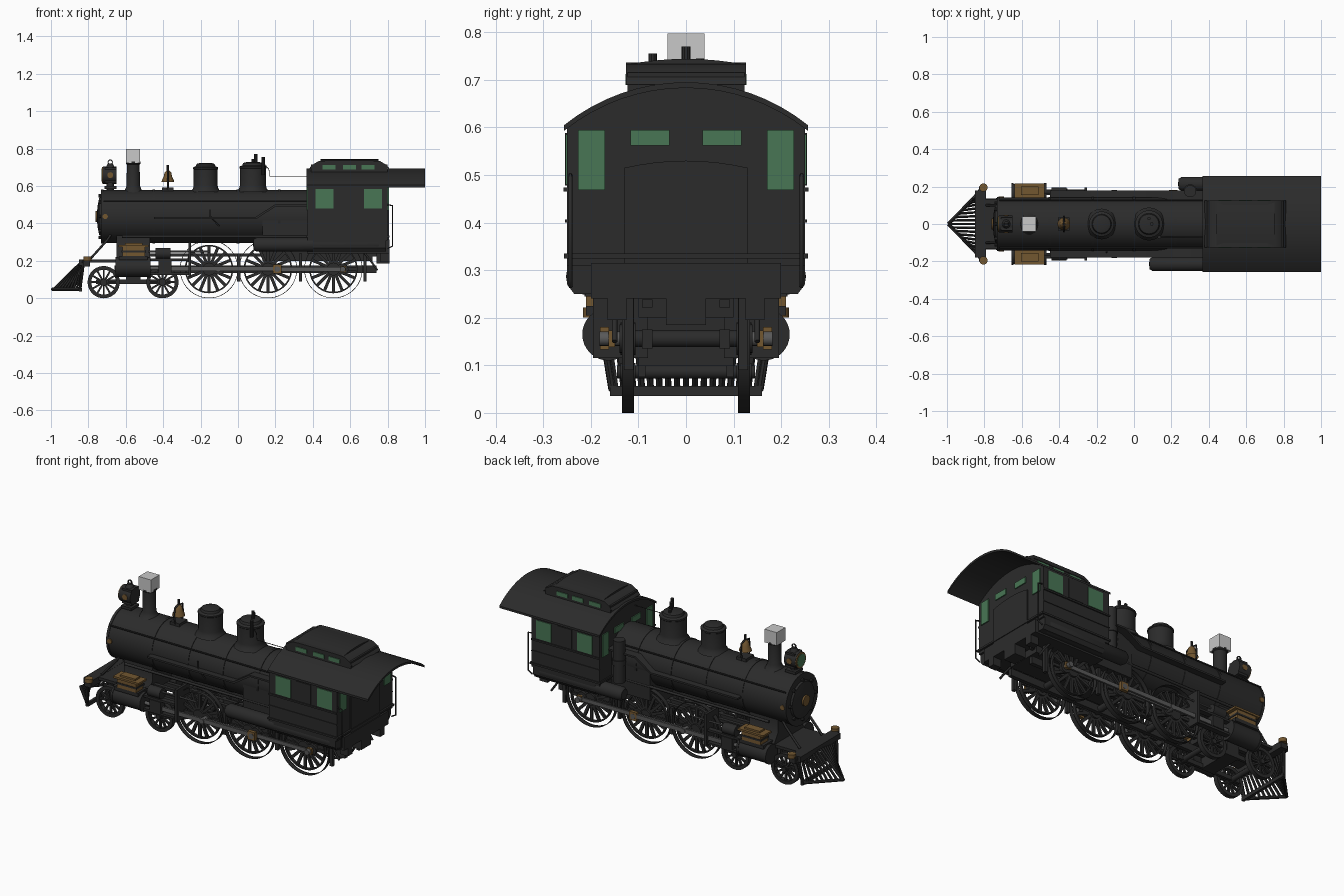
import bpy, bmesh, math
from mathutils import Matrix, Vector

if "Cube" in bpy.data.objects:
    bpy.data.objects.remove(bpy.data.objects["Cube"])

def material(name, r, g, b):
    m = bpy.data.materials.new(name)
    m.diffuse_color = (r, g, b, 1)
    m.use_nodes = True
    m.node_tree.nodes["Principled BSDF"].inputs["Base Color"].default_value = m.diffuse_color
    return m

BLACK = material("black_iron", .024, .024, .024)
BRASS = material("brass", .17, .095, .03)
GREEN = material("green_glass", .065, .18, .09)
STEEL = material("rod_steel", .10, .10, .10)
PALE = material("pale_grey", .58, .58, .58)
AX = {'X': Matrix.Rotation(math.pi / 2, 4, 'Y'), 'Y': Matrix.Rotation(-math.pi / 2, 4, 'X'), 'Z': Matrix()}

def finish(name, bm, mat):
    bmesh.ops.remove_doubles(bm, verts=bm.verts, dist=1e-5)
    bmesh.ops.recalc_face_normals(bm, faces=bm.faces)
    me = bpy.data.meshes.new(name)
    bm.to_mesh(me)
    bm.free()
    me.materials.append(mat)
    for p in me.polygons:
        p.use_smooth = True
    me.set_sharp_from_angle(angle=math.radians(35))
    o = bpy.data.objects.new(name, me)
    bpy.context.collection.objects.link(o)
    return o

def add_box(bm, size, M):
    bmesh.ops.create_cube(bm, size=1, matrix=M @ Matrix.Diagonal((*size, 1)))

def box(name, x0, x1, y0, y1, z0, z1, mat=BLACK):
    bm = bmesh.new()
    add_box(bm, (x1 - x0, abs(y1 - y0), z1 - z0), Matrix.Translation(((x0 + x1) / 2, (y0 + y1) / 2, (z0 + z1) / 2)))
    return finish(name, bm, mat)

def cyl(name, a, b, r, mat=BLACK, n=24, r2=None):
    a, b = Vector(a), Vector(b)
    d = b - a
    M = Matrix.Translation((a + b) / 2) @ d.to_track_quat('Z', 'Y').to_matrix().to_4x4()
    bm = bmesh.new()
    bmesh.ops.create_cone(bm, cap_ends=True, segments=n, radius1=r, radius2=r if r2 is None else r2, depth=d.length, matrix=M)
    return finish(name, bm, mat)

def add_lathe(bm, prof, M, n=32):
    rows = [[bm.verts.new(M @ Vector((r * math.cos(2 * math.pi * i / n), r * math.sin(2 * math.pi * i / n), h)))
             for i in range(n)] for r, h in prof]
    for p, q in zip(rows, rows[1:]):
        for i in range(n):
            bm.faces.new((p[i], p[(i + 1) % n], q[(i + 1) % n], q[i]))

def lathe(name, prof, at, mat=BLACK, axis='Z', n=32):
    bm = bmesh.new()
    add_lathe(bm, prof, Matrix.Translation(at) @ AX[axis], n)
    return finish(name, bm, mat)

def prism(name, pts, a, b, axis='X', mat=BLACK):
    # extrude an outline: (y, z) along X or (x, z) along Y
    bm = bmesh.new()
    f = (lambda u, w, t: (t, u, w)) if axis == 'X' else (lambda u, w, t: (u, t, w))
    A, B = [[bm.verts.new(f(u, w, t)) for u, w in pts] for t in (a, b)]
    bm.faces.new(A)
    bm.faces.new(B)
    n = len(pts)
    for i in range(n):
        bm.faces.new((A[i], A[(i + 1) % n], B[(i + 1) % n], B[i]))
    return finish(name, bm, mat)

def pipe(name, pts, r, mat=BLACK):
    c = bpy.data.curves.new(name, 'CURVE')
    c.dimensions = '3D'
    c.bevel_depth, c.bevel_resolution, c.use_fill_caps = r, 1, True
    s = c.splines.new('POLY')
    s.points.add(len(pts) - 1)
    for p, q in zip(s.points, pts):
        p.co = (*q, 1)
    c.materials.append(mat)
    bpy.context.collection.objects.link(bpy.data.objects.new(name, c))

def arc(w, z0, z1, n=16):
    h = z1 - z0
    R = (w * w + h * h) / (2 * h)
    t = math.asin(w / R)
    return [(R * math.sin(-t + 2 * t * i / n), z1 - R + R * math.cos(-t + 2 * t * i / n)) for i in range(n + 1)]

# boiler, smokebox and bands
BZ, BR = .437, .142
cyl("boiler", (-.73, 0, BZ), (.4, 0, BZ), BR, n=48)
for x in (-.725, -.45, -.22, .0, .22):
    cyl("boiler_band", (x - .007, 0, BZ), (x + .007, 0, BZ), BR + .003, n=48)
lathe("smokebox_door", [(0, -.022), (.05, -.02), (.1, -.01), (.105, 0)], (-.732, 0, BZ), axis='X')
cyl("front_plate", (-.762, 0, BZ), (-.75, 0, BZ), .03, BRASS)
for i in range(8):
    a = i * math.pi / 4
    y, z = .112 * math.cos(a), BZ + .112 * math.sin(a)
    cyl("door_clamp", (-.745, y, z), (-.73, y, z), .009, n=8)
box("firebox", .13, .72, -.1, .1, .2, .34)
box("firebox_side", .13, .4, -.14, .14, .25, .44)
prism("cylinder_saddle", [(-.14, .2), (.14, .2), (.1, .26), (.1, .34), (-.1, .34), (-.1, .26)], -.65, -.47)

# chimney, domes and bell
lathe("chimney", [(.06, 0), (.045, .015), (.036, .035), (.034, .15), (.04, .155), (.04, .165), (.025, .165), (.025, .1)], (-.56, 0, .565))
box("smoke_block", -.6, -.523, -.039, .039, .722, .797, PALE)
for x, r, h in ((-.173, .064, .155), (.08, .07, .16)):
    lathe("dome", [(r + .018, 0), (r + .004, .018), (r, .035), (r, h * .78), (r + .003, h * .8), (r + .003, h * .85),
                   (r * .82, h * .89), (r * .75, h * .97), (r * .5, h), (0, h)], (x, 0, .568))
for x, y, z in ((.095, 0, .77), (.135, -.07, .755), (.08, .03, .745)):
    cyl("whistle", (x, y, .66), (x, y, z), .009, n=10)
pipe("whistle_rod", [(.13, -.07, .73), (.165, -.07, .69), (.17, -.07, .652), (.38, -.07, .652)], .002)
lathe("bell", [(.034, 0), (.032, .008), (.022, .03), (.018, .05), (.008, .06), (0, .06)], (-.375, 0, .622), BRASS)
cyl("bell_knob", (-.375, 0, .68), (-.375, 0, .712), .006, n=8)
for s in (-1, 1):
    pipe("bell_cradle", [(-.375, s * .03, .57), (-.375, s * .04, .63), (-.375, s * .035, .675), (-.375, 0, .68)], .005)
box("bell_base", -.405, -.345, -.035, .035, .572, .592)

# headlamp
box("lamp_bracket", -.715, -.65, -.035, .035, .585, .6)
cyl("lamp_post", (-.683, 0, .56), (-.683, 0, .63), .02, n=12)
box("lamp_body", -.71, -.65, -.034, .034, .615, .7)
cyl("lamp_drum", (-.722, 0, .658), (-.65, 0, .658), .046)
cyl("lamp_rim", (-.727, 0, .658), (-.722, 0, .658), .044, BRASS)
cyl("lamp_glass", (-.729, 0, .658), (-.727, 0, .658), .035, GREEN)
cyl("lamp_cap", (-.683, 0, .695), (-.683, 0, .72), .026, r2=.014, n=16)
for s in (-1, 1):
    cyl("lamp_side_lens", (-.683, s * .03, .658), (-.683, s * .047, .658), .016, BRASS, 16)
lathe("lamp_ring", [(.009, -.003), (.014, -.003), (.014, .003), (.009, .003), (.009, -.003)], (-.683, 0, .728), axis='Y', n=16)

# cab with arched roof
prism("cab", [(-.25, .31), *arc(.25, .6, .685), (.25, .31)], .372, .80)
prism("cab_roof", arc(.256, .605, .695) + arc(.256, .593, .683)[::-1], .367, 1.0)
prism("clerestory", [(.39, .64), (.39, .715), (.80, .715), (.80, .64)], -.123, .123, 'Y')
prism("clerestory_roof", [(.378, .69), (.395, .712), (.43, .733), (.48, .736), (.71, .736), (.76, .733), (.795, .712), (.812, .69),
                          (.79, .7), (.755, .716), (.435, .716), (.4, .7)], -.126, .126, 'Y')
prism("clerestory_crown", arc(.125, .732, .744, 8), .44, .75)
box("cab_floor", .37, .81, -.2, .2, .24, .315)
box("cab_sill", .365, .81, -.256, .256, .325, .335)
prism("rear_panel", [(-.13, .24), *arc(.13, .515, .53, 8), (.13, .24)], .80, .806)
box("drawbar_block", .74, .81, -.042, .042, .185, .24)
for s in (-1, 1):
    for x in (.415, .675):
        box("side_window", x, x + .095, s * .249, s * .2535, .48, .585, GREEN)
    box("closed_shutter", .545, .635, s * .249, s * .254, .478, .588)
    box("window_rail", .37, .80, s * .249, s * .257, .465, .474)
    box("waist_rail", .37, .80, s * .249, s * .254, .40, .406)
    for x in (.452, .562, .66):
        box("clerestory_window", x, x + .07, s * .12, s * .1275, .689, .712, GREEN)
    for xa, xb in ((.366, .373), (.799, .806)):
        box("tall_end_window", xa, xb, s * .17, s * .227, .468, .595, GREEN)
        box("small_end_window", xa, xb, s * .035, s * .117, .562, .595, GREEN)
    pipe("cab_handrail", [(.80, s * .243, .5), (.827, s * .243, .495), (.827, s * .243, .28), (.80, s * .243, .265)], .004)
    box("rear_step", .76, .81, s * .125, s * .165, .195, .26)
    pipe("rear_pipe", [(.67, s * .15, .25), (.71, s * .15, .2), (.745, s * .15, .15)], .006)
    # air tank beneath the cab
    x0 = .08 if s < 0 else .235
    lathe("air_tank", [(0, x0), (.028, x0 + .004), (.038, x0 + .02), (.038, .75), (.028, .77), (0, .775)], (0, s * .214, .287), axis='X')
    prism("side_apron", [(s * .14, .31), (s * .25, .31), (s * .25, .27), (s * .235, .25), (s * .14, .25)], .4, .79)

    # running board and boiler pipework
    prism("running_board", [(-.45, .425), (.1, .425), (.2, .49), (.375, .49), (.375, .5), (.195, .5), (.095, .435), (-.45, .435)],
          s * .13, s * .178, 'Y')
    pipe("boiler_handrail", [(-.72, s * .128, .52), (.37, s * .128, .52)], .004)
    pipe("lower_pipe", [(-.62, s * .135, .33), (.37, s * .135, .33)], .008)
    pipe("smokebox_brace", [(-.79, s * .1, .21), (-.7, s * .1, .31), (-.68, s * .1, .34)], .007)
    cyl("smokebox_lamp", (-.71, s * .12, BZ), (-.71, s * .147, BZ), .014, BRASS, 16)

    # cylinders, steam chests and valve gear
    cyl("steam_cylinder", (-.65, s * .163, .165), (-.475, s * .163, .165), .052, n=32)
    for x in (-.655, -.48):
        cyl("cylinder_cover", (x, s * .163, .165), (x + .012, s * .163, .165), .055, n=32)
    box("chest_base", -.635, -.485, s * .12, s * .21, .205, .225)
    box("steam_chest", -.618, -.497, s * .145, s * .21, .225, .28, BRASS)
    box("chest_band", -.622, -.493, s * .14, s * .213, .245, .255)
    box("chest_lid", -.638, -.478, s * .142, s * .216, .275, .286, BRASS)
    box("chest_top", -.605, -.51, s * .155, s * .2, .286, .296, BRASS)
    for z in (.2, .125):
        box("crosshead_guide", -.47, -.255, s * .155, s * .185, z, z + .012)
    box("guide_yoke", -.265, -.25, s * .08, s * .195, .115, .30)
    box("crosshead", -.425, -.355, s * .15, s * .19, .137, .2)
    cyl("valve_chamber", (-.44, s * .165, .24), (-.36, s * .165, .24), .03)
    cyl("piston_rod", (-.475, s * .167, .16), (-.4, s * .167, .16), .01, STEEL, 12)
    cyl("valve_rod", (-.48, s * .165, .25), (-.15, s * .165, .25), .005, STEEL, 10)

    # coupling rod, main rod and crank pins
    box("coupling_rod", -.12, .575, s * .15, s * .16, .144, .166, STEEL)
    box("main_rod", -.38, .225, s * .167, s * .178, .147, .171, STEEL)
    for x in (-.105, .21, .56):
        cyl("crank_pin", (x, s * .13, .156), (x, s * .182, .156), .015, STEEL, 16)
    box("rod_end_block", .187, .232, s * .162, s * .181, .133, .181, BRASS)
    box("rear_rod_block", .548, .578, s * .149, s * .163, .139, .173, BRASS)

    # frame bars and brake hangers
    box("main_frame", -.66, .74, s * .07, s * .092, .135, .175)
    box("upper_frame", -.5, .74, s * .07, s * .092, .222, .238)
    box("truck_frame", -.76, -.36, s * .085, s * .1, .075, .1)
    for x in (.005, .335, .68):
        box("brake_hanger", x - .01, x + .008, s * .11, s * .13, .09, .24)

pipe("reach_rod", [(-.1, -.15, .385), (-.15, -.15, .44), (-.15, -.15, .475)], .004)
cyl("air_pump", (.3, .175, .33), (.3, .175, .57), .032)
cyl("pump_collar", (.3, .175, .43), (.3, .175, .46), .037)

# spoked wheels
def wheel(name, x, s, r, spokes, open_tyre):
    bm = bmesh.new()
    M = Matrix.Translation((x, s * .122, r)) @ AX['Y']
    rim = r * (.83 if open_tyre else .77)
    if open_tyre:
        add_lathe(bm, [(r - .003, s * .013), (r, s * .013), (r, -s * .013), (r - .003, -s * .013)], M, 48)
        add_lathe(bm, [(rim, -.009), (rim, .009), (rim - .008, .009), (rim - .008, -.009), (rim, -.009)], M, 48)
    else:
        add_lathe(bm, [(r, -.013), (r, .013), (rim, .013), (rim, -.013), (r, -.013)], M, 40)
    add_lathe(bm, [(0, -.016), (r * .22, -.016), (r * .22, .016), (0, .016)], M, 20)
    for i in range(spokes):
        T = M @ Matrix.Rotation(2 * math.pi * i / spokes, 4, 'Z') @ Matrix.Translation((r * .49, 0, 0))
        add_box(bm, (r * .66, .016 if open_tyre else .01, .012), T)
    finish(name, bm, BLACK)

for x in (-.155, .16, .51):
    for s in (-1, 1):
        wheel("driving_wheel", x, s, .156, 16, True)
        cyl("crank_boss", (x + .05, s * .118, .156), (x + .05, s * .14, .156), .03)
    cyl("driving_axle", (x, -.12, .156), (x, .12, .156), .018)
for x in (-.718, -.404):
    for s in (-1, 1):
        wheel("leading_wheel", x, s, .086, 12, False)
    cyl("leading_axle", (x, -.145, .086), (x, .145, .086), .014)
box("truck_bolster", -.6, -.52, -.1, .1, .075, .2)

# front deck, buffer beam and cowcatcher
box("front_deck", -.82, -.64, -.13, .13, .19, .206)
box("buffer_beam", -.83, -.79, -.2, .2, .17, .207)
for s in (-1, 1):
    cyl("beam_lamp", (-.805, s * .195, .2), (-.805, s * .195, .222), .022, BRASS, 16)
    cyl("cowcatcher_base", (-.993, 0, .048), (-.842, s * .155, .048), .009, n=8)
    cyl("cowcatcher_edge", (-.845, s * .155, .048), (-.825, s * .18, .2), .008, n=8)
box("cowcatcher_back", -.85, -.835, -.16, .16, .036, .056)
box("cowcatcher_top", -.85, -.815, -.18, .18, .175, .207)
for k in range(-8, 9):
    y = k * .0185
    cyl("cowcatcher_slat", (-.985 + abs(y) * .95, y, .048), (-.83, y * 1.15, .2), .0075, n=6)
